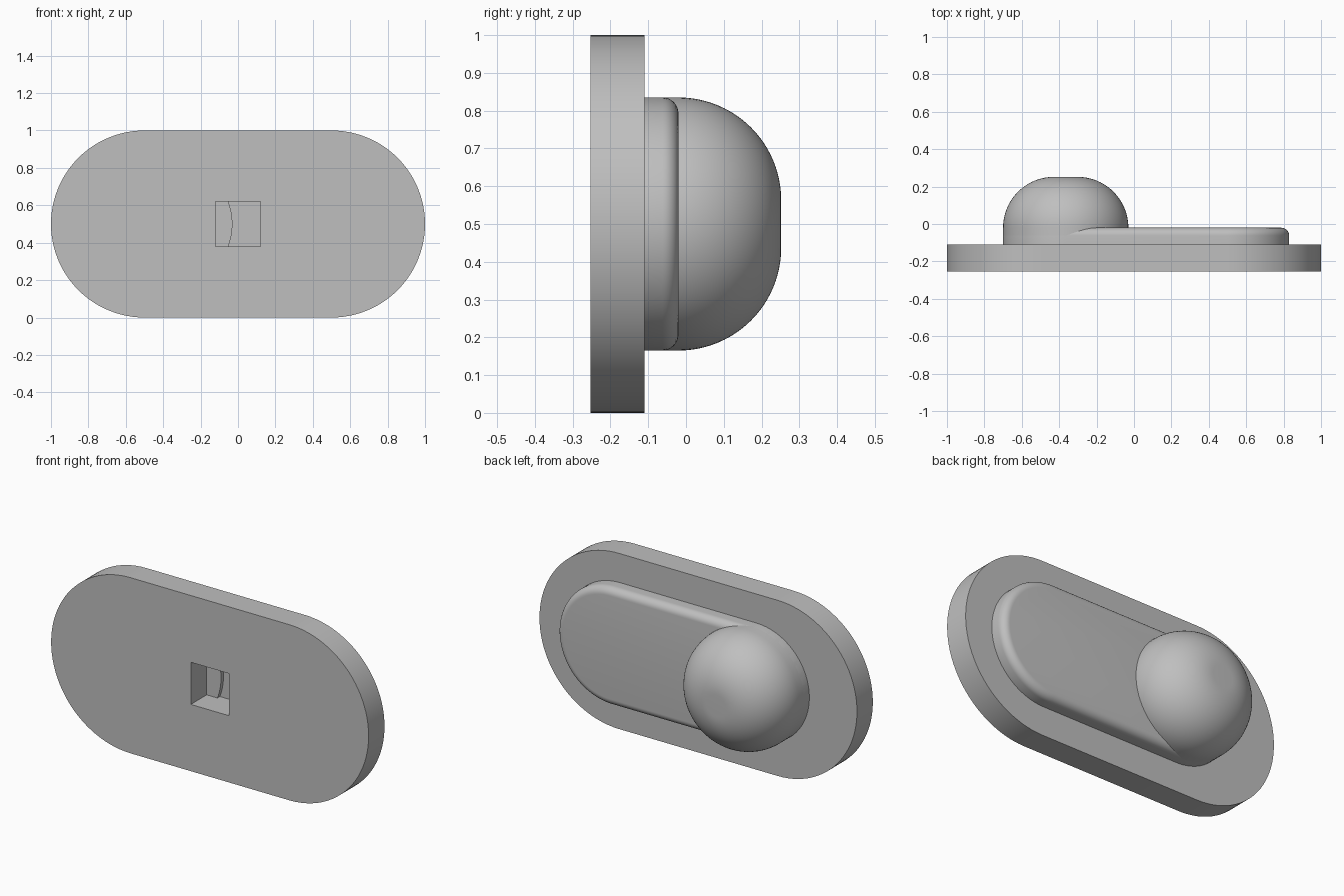
import bpy, bmesh, math

cube = bpy.data.objects.get("Cube")
if cube:
    bpy.data.objects.remove(cube, do_unlink=True)

grey = bpy.data.materials.new("plain grey")
grey.use_nodes = True
grey.diffuse_color = (0.52, 0.52, 0.52, 1)
grey.node_tree.nodes["Principled BSDF"].inputs["Base Color"].default_value = (0.52, 0.52, 0.52, 1)

MID_Z = 0.5
STEPS = 48


def outline(x_left, x_right, radius):
    """Slot outline: two half circles joined by straight sides."""
    points = []
    for cx, start in ((x_right, -math.pi / 2), (x_left, math.pi / 2)):
        for i in range(STEPS + 1):
            a = start + math.pi * i / STEPS
            points.append((cx + radius * math.cos(a), MID_Z + radius * math.sin(a)))
    return points


def slot_solid(name, x_left, x_right, profile):
    """Stack slot outlines along y; profile holds (radius, y) pairs."""
    bm = bmesh.new()
    rings = [[bm.verts.new((x, y, z)) for x, z in outline(x_left, x_right, r)]
             for r, y in profile]
    n = len(rings[0])
    for low, high in zip(rings, rings[1:]):
        for i in range(n):
            j = (i + 1) % n
            bm.faces.new((low[i], low[j], high[j], high[i]))
    bm.faces.new(rings[0])
    bm.faces.new(rings[-1])
    bmesh.ops.remove_doubles(bm, verts=bm.verts, dist=1e-5)
    bmesh.ops.recalc_face_normals(bm, faces=bm.faces)
    mesh = bpy.data.meshes.new(name)
    bm.to_mesh(mesh)
    bm.free()
    mesh.materials.append(grey)
    obj = bpy.data.objects.new(name, mesh)
    bpy.context.collection.objects.link(obj)
    return obj


def rounded(radius, top, fillet, steps):
    """Quarter-round edge that ends flat at the top."""
    return [(radius - fillet + fillet * math.cos(a), top - fillet + fillet * math.sin(a))
            for a in (math.pi / 2 * i / steps for i in range(steps + 1))]


def activate(obj):
    bpy.ops.object.select_all(action='DESELECT')
    obj.select_set(True)
    bpy.context.view_layer.objects.active = obj


BACK, STEP, PAD_TOP, END = -0.253, -0.11, -0.02, 0.252
KNOB_X, PAD_X, R = -0.365, 0.495, 0.335

# Base plate, raised pad with rounded rim, and flat-topped dome knob
plate = slot_solid("base_plate", -0.5, 0.5, [(0.5, BACK), (0.5, STEP)])
pad = slot_solid("raised_pad", KNOB_X, PAD_X,
                 [(R, STEP)] + rounded(R, PAD_TOP, 0.042, 8))
knob = slot_solid("dome_knob", KNOB_X, KNOB_X,
                  [(R, STEP)] + rounded(R, END, END - PAD_TOP, 24))

# Square socket cut through the plate and into the pad
DEPTH = 0.165
bpy.ops.mesh.primitive_cube_add(size=1, location=(0, BACK, MID_Z))
cutter = bpy.context.object
cutter.name = "socket_cutter"
cutter.scale = (0.24, 2 * DEPTH, 0.24)
cutter.hide_render = True
cutter.data.materials.append(grey)
for obj in (plate, pad):
    activate(obj)
    mod = obj.modifiers.new("socket", 'BOOLEAN')
    mod.operation = 'DIFFERENCE'
    mod.solver = 'EXACT'
    mod.object = cutter
    bpy.ops.object.modifier_apply(modifier=mod.name)
bpy.data.objects.remove(cutter, do_unlink=True)

for obj in (plate, pad, knob):
    activate(obj)
    bpy.ops.object.shade_smooth_by_angle(angle=math.radians(30))
